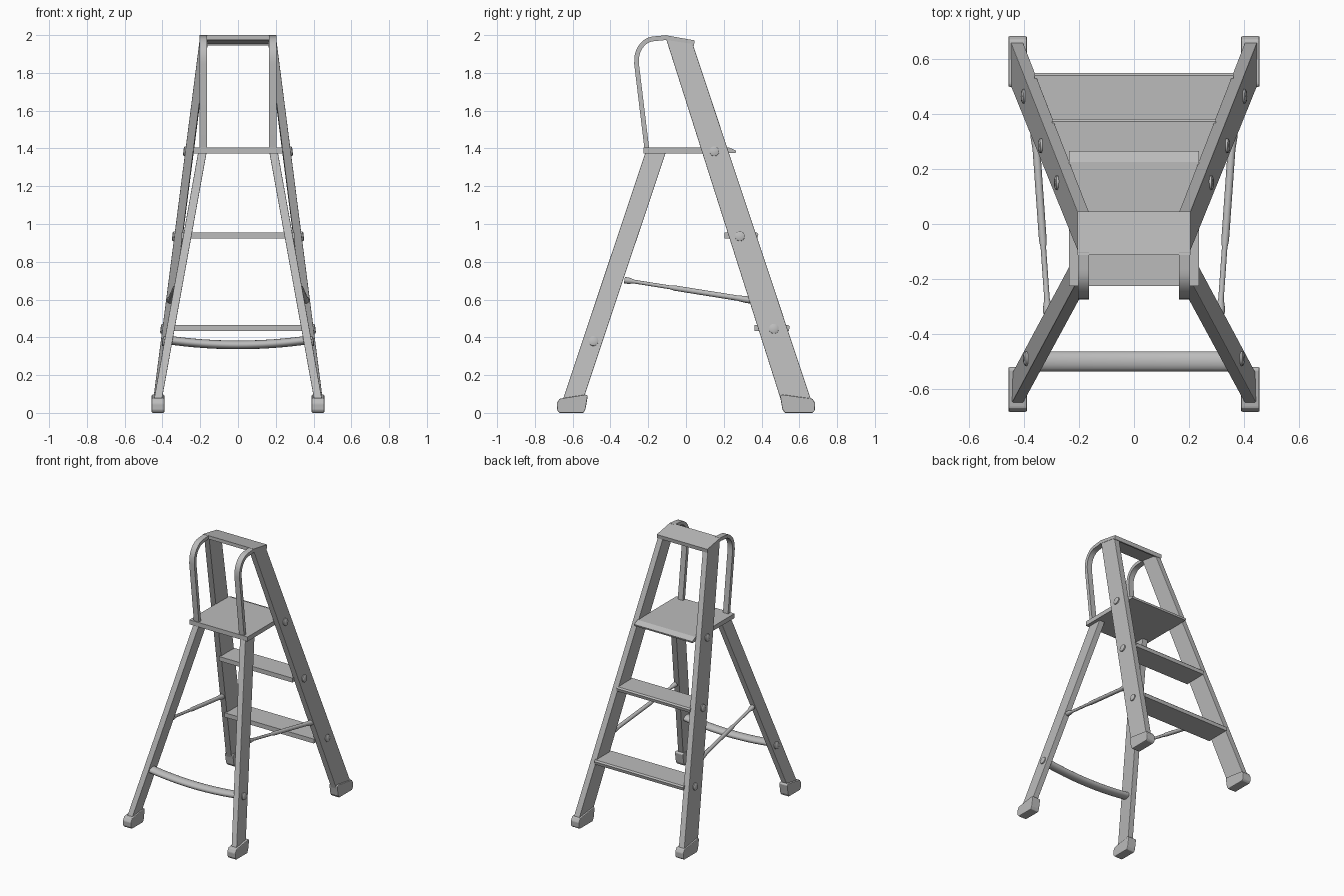
import bpy, bmesh, math
from mathutils import Vector

if "Cube" in bpy.data.objects:
    bpy.data.objects.remove(bpy.data.objects["Cube"])

grey = bpy.data.materials.new("painted grey")
grey.diffuse_color = (0.5, 0.5, 0.5, 1)
grey.use_nodes = True
grey.node_tree.nodes["Principled BSDF"].inputs["Base Color"].default_value = grey.diffuse_color


def finish(name, bm, smooth=False, bevel=0):
    bmesh.ops.recalc_face_normals(bm, faces=bm.faces)
    me = bpy.data.meshes.new(name)
    bm.to_mesh(me)
    bm.free()
    ob = bpy.data.objects.new(name, me)
    bpy.context.collection.objects.link(ob)
    me.materials.append(grey)
    if bevel:
        m = ob.modifiers.new("bevel", "BEVEL")
        m.width, m.segments = bevel, 2
    if smooth:
        bpy.ops.object.select_all(action='DESELECT')
        ob.select_set(True)
        bpy.context.view_layer.objects.active = ob
        bpy.ops.object.shade_smooth_by_angle(angle=math.radians(40))
    return ob


def loft(name, rings, **kw):
    """Skin a list of equally long point rings and cap both ends."""
    bm = bmesh.new()
    vs = [[bm.verts.new(p) for p in r] for r in rings]
    n = len(vs[0])
    for a, b in zip(vs, vs[1:]):
        for i in range(n):
            bm.faces.new((a[i], a[(i + 1) % n], b[(i + 1) % n], b[i]))
    bm.faces.new(vs[0])
    bm.faces.new(vs[-1])
    return finish(name, bm, **kw)


def extrude_x(name, profile, x0, x1, **kw):
    """Extrude a (y, z) side profile between two x positions."""
    return loft(name, [[(x, y, z) for y, z in profile] for x in (x0, x1)], **kw)


def leg(name, s, bottom, top, x_bottom, x_top, **kw):
    """Slanted board: bottom/top are two (y, z) edge points, x_* inner and outer."""
    def ring(e, x):
        return [(s * x[0], *e[0]), (s * x[1], *e[0]), (s * x[1], *e[1]), (s * x[0], *e[1])]
    return loft(name, [ring(bottom, x_bottom), ring(top, x_top)], **kw)


def rod(name, points, radii, n=12):
    """Round rod through points with a radius at each."""
    d = (Vector(points[-1]) - Vector(points[0])).normalized()
    u = d.cross(Vector((0, 0, 1))).normalized()
    v = d.cross(u)
    rings = [[Vector(p) + r * (math.cos(t) * u + math.sin(t) * v)
              for t in (2 * math.pi * i / n for i in range(n))]
             for p, r in zip(points, radii)]
    return loft(name, rings, smooth=True)


for s, side in ((-1, "left"), (1, "right")):
    # wide rear rails carrying the steps, and narrower front legs
    leg(f"rear_rail_{side}", s, [(0.505, 0.06), (0.665, 0.06)],
        [(-0.107, 1.985), (0.035, 1.955)], (0.405, 0.45), (0.16, 0.202), bevel=0.003)
    leg(f"front_leg_{side}", s, [(-0.655, 0.06), (-0.548, 0.06)],
        [(-0.213, 1.385), (-0.105, 1.385)], (0.405, 0.447), (0.165, 0.21), bevel=0.003)

    # rubber feet
    extrude_x(f"rear_foot_{side}", [(0.523, 0), (0.67, 0), (0.682, 0.012), (0.684, 0.05),
              (0.67, 0.075), (0.51, 0.097), (0.498, 0.09), (0.51, 0.02)],
              s * 0.39, s * 0.457, bevel=0.005)
    extrude_x(f"front_foot_{side}", [(-0.542, 0.0), (-0.67, 0.0), (-0.682, 0.015), (-0.684, 0.05),
              (-0.67, 0.075), (-0.53, 0.097), (-0.52, 0.09), (-0.532, 0.02)],
              s * 0.39, s * 0.457, bevel=0.005)

    # flat-bar handle bent over into the top cap
    path = [(-0.207, 1.395), (-0.262, 1.85)]
    for i in range(1, 9):
        t = math.pi - i * math.pi / 2 / 8
        path.append((-0.165 + 0.097 * math.cos(t), 1.865 + 0.116 * math.sin(t)))
    path.append((-0.10, 1.987))
    rings = []
    for i, p in enumerate(path):
        a, b = path[max(i - 1, 0)], path[min(i + 1, len(path) - 1)]
        dy, dz = b[0] - a[0], b[1] - a[1]
        k = 0.0125 / math.hypot(dy, dz)
        o, q = (p[0] - dz * k, p[1] + dy * k), (p[0] + dz * k, p[1] - dy * k)
        rings.append([(s * 0.163, *o), (s * 0.204, *o), (s * 0.204, *q), (s * 0.163, *q)])
    loft(f"handle_{side}", rings, smooth=True)

    # folding brace: two overlapping thin rods with pinched ends
    a, b = Vector((s * 0.313, -0.325, 0.703)), Vector((s * 0.36, 0.34, 0.597))
    ts = (0, 0.03, 0.08, 0.36, 0.4, 0.9, 0.96, 1)
    rod(f"brace_{side}", [a.lerp(b, t) for t in ts],
        (0.017, 0.017, 0.010, 0.010, 0.014, 0.014, 0.018, 0.018))

    # round bolt heads on the outer faces
    for label, x, y, z, tilt in (("low", 0.400, 0.465, 0.445, 1), ("middle", 0.338, 0.285, 0.935, 1),
                                 ("high", 0.279, 0.15, 1.385, 1), ("front", 0.391, -0.49, 0.38, -1)):
        n = Vector((s, 0, 0.13 if tilt > 0 else 0.18)).normalized()
        c = Vector((s * x, y, z))
        rod(f"bolt_{label}_{side}", [c - n * 0.01, c + n * 0.006, c + n * 0.010],
            (0.026, 0.026, 0.018), 16)

# sloped top cap with a short rear lip
extrude_x("top_cap", [(-0.112, 1.975), (-0.112, 2.0), (0.046, 1.972), (0.042, 1.944),
          (0.028, 1.946), (0.028, 1.954)], -0.205, 0.205)

# standing platform with a sloping rear lip
extrude_x("platform", [(-0.226, 1.373), (-0.226, 1.406), (0.225, 1.406), (0.266, 1.388),
          (0.262, 1.375)], -0.236, 0.236)

# treads, tapered in neither direction and tucked into the rails
for name, y0, y1, z, x in (("lower_step", 0.362, 0.55, 0.452, 0.362),
                           ("upper_step", 0.205, 0.383, 0.942, 0.298)):
    extrude_x(name, [(y0, z - 0.018), (y0, z + 0.014), (y1 - 0.01, z + 0.014),
              (y1, z + 0.005), (y1 - 0.006, z - 0.018)], -x, x)

# sagging oval crossbar between the front legs
rings = []
for i in range(17):
    f = i / 8 - 1
    zc = 0.36 + 0.026 * f * f
    rings.append([(0.37 * f, -0.5 + 0.036 * math.cos(t), zc + 0.023 * math.sin(t))
                  for t in (2 * math.pi * j / 16 for j in range(16))])
loft("front_crossbar", rings, smooth=True)
